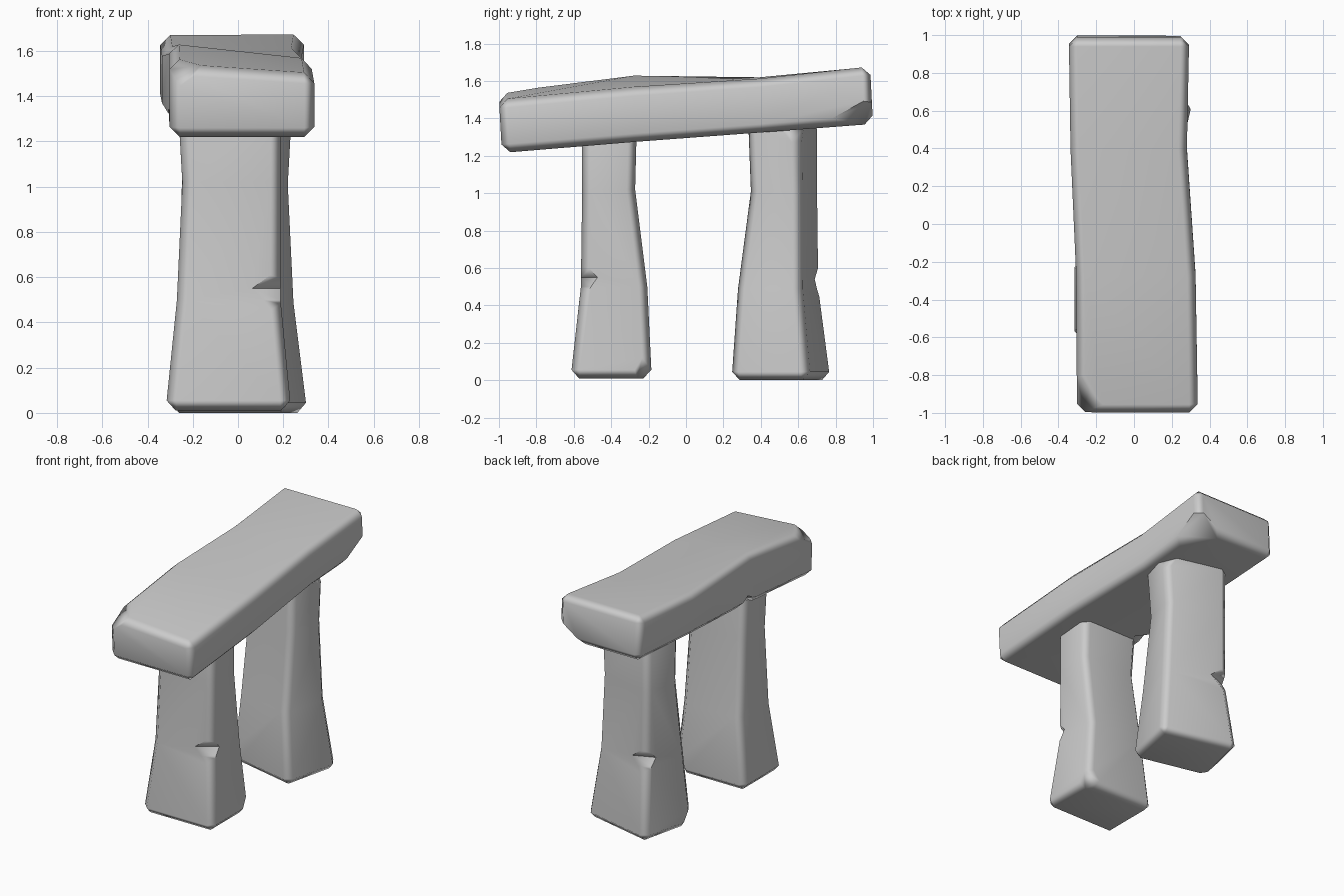
import bpy, bmesh, math
from mathutils import Vector, Matrix

if "Cube" in bpy.data.objects:
    bpy.data.objects.remove(bpy.data.objects["Cube"])


def hull(name, points):
    """Convex cutter from a few points."""
    bm = bmesh.new()
    for p in points:
        bm.verts.new(p)
    bmesh.ops.convex_hull(bm, input=bm.verts[:])
    bmesh.ops.recalc_face_normals(bm, faces=bm.faces[:])
    me = bpy.data.meshes.new(name)
    bm.to_mesh(me)
    bm.free()
    ob = bpy.data.objects.new(name, me)
    ob.hide_render = True
    bpy.context.collection.objects.link(ob)
    return ob


def stone(name, rings, chips, notch, bevel=0.045):
    """Loft four-cornered rings, chamfer, chip corners, cut one notch."""
    bm = bmesh.new()
    loops = [[bm.verts.new(p) for p in r] for r in rings]
    for a, b in zip(loops, loops[1:]):
        for i in range(4):
            j = (i + 1) % 4
            bm.faces.new((a[i], a[j], b[j], b[i]))
    bm.faces.new(loops[0][::-1])
    bm.faces.new(loops[-1])
    bmesh.ops.recalc_face_normals(bm, faces=bm.faces[:])
    edges = [e for e in bm.edges if e.calc_face_angle() > 0.8]
    bmesh.ops.bevel(bm, geom=edges, offset=bevel, offset_type='OFFSET',
                    segments=1, profile=0.5, affect='EDGES')
    # corner chips: corner, direction signs, reach along each axis
    for corner, sign, reach in chips:
        n = Vector([s / r for s, r in zip(sign, reach)])
        p = Vector(corner) - Vector((sign[0] * reach[0], 0, 0))
        cut = bmesh.ops.bisect_plane(
            bm, geom=bm.verts[:] + bm.edges[:] + bm.faces[:],
            plane_co=p, plane_no=n.normalized(), clear_outer=True)
        rim = [g for g in cut['geom_cut'] if isinstance(g, bmesh.types.BMEdge)]
        bmesh.ops.holes_fill(bm, edges=rim, sides=0)
    bmesh.ops.recalc_face_normals(bm, faces=bm.faces[:])
    me = bpy.data.meshes.new(name)
    bm.to_mesh(me)
    bm.free()
    ob = bpy.data.objects.new(name, me)
    bpy.context.collection.objects.link(ob)
    bpy.ops.object.select_all(action='DESELECT')
    bpy.context.view_layer.objects.active = ob
    ob.select_set(True)
    # edge notch
    cutter = hull("notch_cutter", notch)
    mod = ob.modifiers.new("notch", 'BOOLEAN')
    mod.operation = 'DIFFERENCE'
    mod.object = cutter
    bpy.ops.object.modifier_apply(modifier=mod.name)
    bpy.data.objects.remove(cutter)
    bpy.ops.object.shade_smooth_by_angle(angle=math.radians(50))
    wn = ob.modifiers.new("weighted_normals", 'WEIGHTED_NORMAL')
    wn.keep_sharp = True
    return ob


# Front upright: z, x range, y range
sections = [
    (0.01, -0.32, 0.235, -0.617, -0.183),
    (0.50, -0.270, 0.188, -0.562, -0.207),
    (1.02, -0.246, 0.190, -0.555, -0.272),
    (1.40, -0.268, 0.190, -0.555, -0.262),
]
rings = [[(a, c, z), (b, c, z), (b, d, z), (a, d, z)] for z, a, b, c, d in sections]
front = stone(
    "front_upright", rings,
    chips=[((0.235, -0.183, 0.01), (1, 1, -1), (0.13, 0.12, 0.22)),
           ((-0.268, -0.555, 1.40), (-1, -1, 1), (0.12, 0.14, 0.19))],
    notch=[(0.185, -0.56, 0.64), (0.192, -0.567, 0.41), (0.05, -0.570, 0.55),
           (0.20, -0.465, 0.55), (0.35, -0.72, 0.54)])

# Back upright: the same stone turned around
back = front.copy()
back.data = front.data.copy()
back.name = "back_upright"
bpy.context.collection.objects.link(back)
back.data.transform(Matrix.Translation((-0.013, 0.52, -0.01))
                    @ Matrix.Rotation(math.radians(167), 4, 'Z')
                    @ Matrix.Translation((0.03, 0.41, 0)))

# Lintel: y, x range, bottom z, top z on the left and right
spans = [
    (-0.992, -0.302, 0.338, 1.215, 1.540, 1.498),
    (-0.27, -0.306, 0.326, 1.275, 1.632, 1.565),
    (0.40, -0.336, 0.280, 1.325, 1.622, 1.612),
    (0.992, -0.345, 0.292, 1.370, 1.675, 1.677),
]
t = 0.008
rings = [[(a, y + t, zb), (b, y + t, zb), (b, y - t, zr), (a, y - t, zl)]
         for y, a, b, zb, zl, zr in spans]
stone(
    "lintel", rings,
    chips=[((-0.302, -1.0, 1.54), (-1, -1, 1), (0.18, 0.22, 0.13)),
           ((0.292, 1.0, 1.37), (1, 1, -1), (0.22, 0.28, 0.15))],
    notch=[(-0.312, -0.10, 1.284), (-0.304, -0.42, 1.262), (-0.18, -0.24, 1.268),
           (-0.316, -0.24, 1.36), (-0.45, -0.25, 1.12)])
